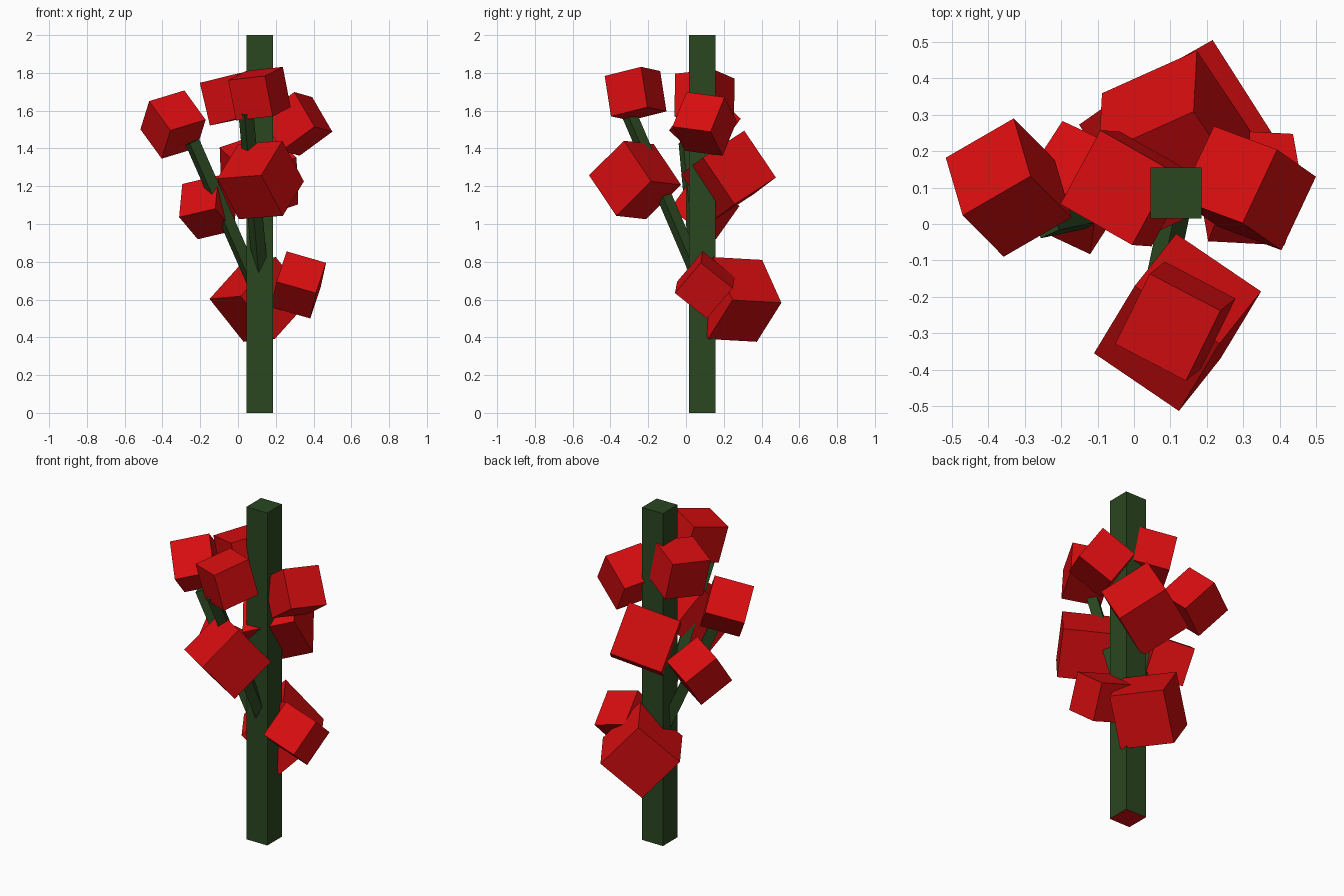
import bpy, bmesh
from mathutils import Vector, Matrix

if "Cube" in bpy.data.objects:
    bpy.data.objects.remove(bpy.data.objects["Cube"])


def material(name, rgb):
    m = bpy.data.materials.new(name)
    m.diffuse_color = (*rgb, 1)
    m.use_nodes = True
    m.node_tree.nodes["Principled BSDF"].inputs["Base Color"].default_value = m.diffuse_color
    return m


RED = material("red", (0.69, 0.004, 0.005))
GREEN = material("green", (0.023, 0.062, 0.014))


def box(name, matrix, mats):
    """Unit cube moved by a matrix."""
    bm = bmesh.new()
    bmesh.ops.create_cube(bm, size=1, matrix=matrix)
    bmesh.ops.recalc_face_normals(bm, faces=bm.faces)
    me = bpy.data.meshes.new(name)
    bm.to_mesh(me)
    bm.free()
    for m in mats:
        me.materials.append(m)
    ob = bpy.data.objects.new(name, me)
    bpy.context.collection.objects.link(ob)
    return ob


# right, up and away directions of each view
VIEWS = {
    "front": (Vector((1, 0, 0)), Vector((0, 0, 1)), Vector((0, 1, 0))),
    "right": (Vector((0, 1, 0)), Vector((0, 0, 1)), Vector((-1, 0, 0))),
    "top": (Vector((1, 0, 0)), Vector((0, 1, 0)), Vector((0, 0, -1))),
}


def bloom(name, view, depth, near, *ends):
    """Tilted cube from its nearest corner and that corner's three neighbours,
    as seen in one view; depth is the centre's coordinate along the third axis."""
    right, up, away = VIEWS[view]
    u = Vector([e[0] - near[0] for e in ends])
    v = Vector([e[1] - near[1] for e in ends])
    size = (u.length + v.length) / 2
    cu, cv = near[0] + sum(u) / 2, near[1] + sum(v) / 2
    u.normalize()
    v.normalize()
    d = u.dot(v) / 2
    u, v = (u - v * d).normalized(), (v - u * d).normalized()
    w = u.cross(v).normalized()
    if sum(w) < 0:
        w = -w
    axes = [(right * u[i] + up * v[i] + away * w[i]) * size for i in range(3)]
    centre = right * cu + up * cv + Vector([abs(c) for c in away]) * depth
    mat = Matrix(axes).transposed().to_4x4()
    mat.translation = centre
    box(name, mat, [RED])


def branch(name, start, end, width, roll):
    """Thin square rod between two points."""
    a, b = Vector(start), Vector(end)
    d = b - a
    rot = d.to_track_quat('Z', 'Y').to_matrix().to_4x4()
    mat = (Matrix.Translation((a + b) / 2) @ rot @ Matrix.Rotation(roll, 4, 'Z')
           @ Matrix.Diagonal((width, width, d.length, 1)))
    box(name, mat, [GREEN])


# trunk, with a red underside
trunk = box("trunk", Matrix.Translation((0.115, 0.085, 1)) @ Matrix.Diagonal((0.14, 0.14, 2, 1)),
            [GREEN, RED])
for p in trunk.data.polygons:
    if p.normal.z < -0.5:
        p.material_index = 1

# branches
branch("front_branch", (0.122, 0.077, 0.70), (0.042, -0.305, 1.59), 0.058, 0.785)
branch("left_branch", (0.09, 0.07, 0.68), (-0.242, 0.0, 1.435), 0.06, 0.2)

# upper blooms
bloom("upper_left_bloom", "front", 0.10, (-0.357, 1.497),
      (-0.479, 1.651), (-0.167, 1.545), (-0.399, 1.354))
bloom("upper_front_bloom", "top", 1.69, (0.24, -0.245),
      (0.034, -0.138), (0.152, -0.426), (0.281, -0.215))
bloom("upper_middle_bloom", "top", 1.67, (-0.004, -0.056),
      (0.106, 0.144), (-0.204, 0.056), (0.05, -0.06))
bloom("upper_right_bloom", "top", 1.53, (0.297, 0.001),
      (0.127, 0.064), (0.393, 0.207), (0.401, -0.073))

# middle blooms
bloom("middle_front_bloom", "front", -0.27, (0.124, 1.259),
      (-0.103, 1.233), (0.238, 1.45), (0.228, 1.042))
bloom("middle_left_bloom", "front", 0.10, (-0.119, 1.08),
      (-0.315, 1.043), (-0.108, 1.249), (-0.013, 0.964))
bloom("middle_back_bloom", "top", 1.255, (0.163, 0.308),
      (-0.097, 0.193), (0.171, 0.475), (0.311, 0.089))

# lower blooms
bloom("lower_back_bloom", "right", 0.115, (0.246, 0.598),
      (0.511, 0.582), (0.14, 0.82), (0.114, 0.397))
bloom("lower_right_bloom", "right", 0.32, (0.066, 0.794),
      (-0.056, 0.651), (0.251, 0.646), (0.071, 0.852))
